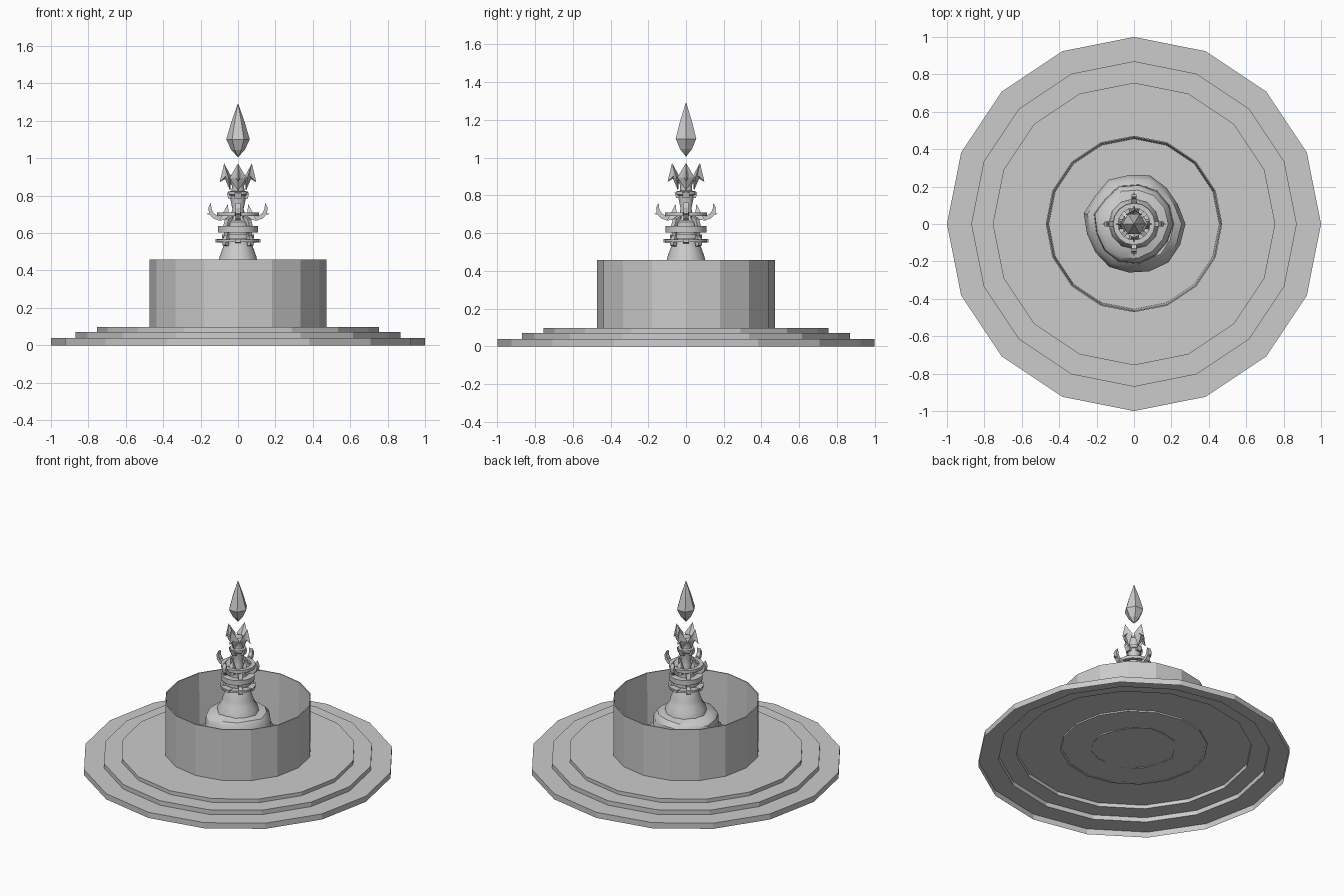
import bpy, bmesh, math, random
from mathutils import Vector, Matrix

if "Cube" in bpy.data.objects:
    bpy.data.objects.remove(bpy.data.objects["Cube"])

random.seed(4)
stone = bpy.data.materials.new("grey stone")
stone.diffuse_color = (0.6, 0.6, 0.6, 1)
stone.use_nodes = True
stone.node_tree.nodes["Principled BSDF"].inputs["Base Color"].default_value = stone.diffuse_color


def finish(name, bm, smooth=None):
    bmesh.ops.recalc_face_normals(bm, faces=bm.faces)
    mesh = bpy.data.meshes.new(name)
    bm.to_mesh(mesh)
    bm.free()
    mesh.materials.append(stone)
    ob = bpy.data.objects.new(name, mesh)
    bpy.context.collection.objects.link(ob)
    if smooth:
        bpy.ops.object.select_all(action='DESELECT')
        ob.select_set(True)
        bpy.context.view_layer.objects.active = ob
        bpy.ops.object.shade_smooth_by_angle(angle=math.radians(smooth))
    return ob


def lathe(name, profile, sides, smooth=None, jitter=0.0, closed=False):
    """Revolve (radius, height) points; zero radius becomes a pole."""
    bm = bmesh.new()
    wobble = [1 + random.uniform(-jitter, jitter) for _ in range(sides)]
    rings = []
    for r, z in profile:
        if r == 0:
            rings.append([bm.verts.new((0, 0, z))] * sides)
            continue
        rings.append([bm.verts.new((r * w * math.cos(2 * math.pi * i / sides),
                                    r * w * math.sin(2 * math.pi * i / sides),
                                    z + jitter * random.uniform(-.12, .12)))
                      for i, w in enumerate(wobble)])
    pairs = list(zip(rings, rings[1:]))
    if closed:
        pairs.append((rings[-1], rings[0]))
    for a, b in pairs:
        for i in range(sides):
            j = (i + 1) % sides
            bm.faces.new(dict.fromkeys((a[i], a[j], b[j], b[i])))
    return finish(name, bm, smooth)


def blade(bm, outline, thick, angle):
    """Extrude a (radius, height) outline and turn it around the axis."""
    rot = Matrix.Rotation(angle, 3, 'Z')
    sides = [[bm.verts.new(rot @ Vector((r, s * thick / 2, z))) for r, z in outline]
             for s in (-1, 1)]
    bm.faces.new(sides[0])
    bm.faces.new(sides[1][::-1])
    n = len(outline)
    for i in range(n):
        j = (i + 1) % n
        bm.faces.new((sides[0][i], sides[0][j], sides[1][j], sides[1][i]))


def hull(bm, points, angle):
    rot = Matrix.Rotation(angle, 3, 'Z')
    verts = [bm.verts.new(rot @ Vector(p)) for p in points]
    res = bmesh.ops.convex_hull(bm, input=verts)
    loose = [v for v in verts if v.is_valid and not v.link_faces]
    bmesh.ops.delete(bm, geom=loose, context='VERTS')


QUARTERS = [k * math.pi / 2 for k in range(4)]

# Stepped platform, hollow underneath
lathe("stepped_platform", [(1, 0), (1, .04), (.87, .04), (.87, .072),
                           (.755, .072), (.755, .098), (0, .098)], 16)
# Round basin wall and its underside
lathe("basin_wall", [(.472, .088), (.472, .458), (.465, .458), (.455, .088)], 16, closed=True)
lathe("basin_floor", [(.455, .09), (0, .09)], 16)

# Rough rock base and bell-shaped pedestal
lathe("rock_base", [(.265, .085), (.265, .17), (.245, .24), (.205, .27)],
      15, 35, jitter=.05)
lathe("rock_ledge", [(.21, .25), (.205, .34), (.18, .37), (.12, .385)], 13, 35, jitter=.06)
lathe("pedestal_bell", [(.14, .35), (.13, .41), (.105, .445), (.098, .475), (.082, .52),
                        (.066, .56), (.066, .66), (.04, .685), (0, .685)], 12, 40)

# Collars around the column
for name, r0, r1, z0, z1 in [("lower_collar", .07, .115, .552, .566),
                             ("middle_collar", .05, .085, .572, .592),
                             ("upper_collar", .05, .108, .603, .637),
                             ("horn_ring", .085, .112, .69, .71)]:
    lathe(name, [(r0, z0), (r1, z0), (r1, z1), (r0, z1)], 16, 40, closed=True)

# Scrolled supports on the diagonals
bm = bmesh.new()
for a in QUARTERS:
    blade(bm, [(.085, .53), (.105, .535), (.108, .56), (.092, .585), (.098, .64), (.085, .675),
               (.055, .69), (.055, .675), (.074, .655), (.08, .60), (.078, .56)],
          .026, a + math.pi / 4)
    blade(bm, [(.06, .545), (.12, .55), (.12, .568), (.06, .568)], .03, a)
finish("scroll_supports", bm)

# Four crescent horns with side spikes
bm = bmesh.new()
for a in QUARTERS:
    blade(bm, [(.145, .762), (.158, .735), (.155, .705), (.135, .68), (.105, .668), (.07, .672),
               (.04, .695), (.075, .69), (.11, .692), (.132, .708), (.142, .73)], .028, a)
    hull(bm, [(.172, 0, .702), (.13, .016, .695), (.13, -.016, .695),
              (.13, .016, .71), (.13, -.016, .71)], a)
    hull(bm, [(.055, 0, .755), (.10, .03, .668), (.10, -.03, .668),
              (.045, .025, .67), (.045, -.025, .67)], a)
finish("crescent_horns", bm)

# Flared neck
lathe("neck", [(.035, .68), (.035, .71), (.03, .73), (.045, .80), (.053, .805), (.053, .822),
               (.035, .825), (.032, .85), (.045, .88), (.03, .90), (0, .90)], 10, 40)
bm = bmesh.new()
for a in QUARTERS:
    blade(bm, [(.03, .785), (.052, .785), (.06, .815), (.03, .82)], .035, a)
finish("neck_blocks", bm)

# Crown of four leaves, each with a downturned fang
bm = bmesh.new()
for a in QUARTERS:
    hull(bm, [(.074, 0, .972), (.05, .045, .895), (.05, -.045, .895), (.072, 0, .895),
              (.035, 0, .90), (.042, 0, .825)], a)
    hull(bm, [(.074, 0, .972), (.098, 0, .872), (.055, .02, .915), (.055, -.02, .915),
              (.066, 0, .89)], a)
finish("crown_leaves", bm)

# Floating crystal
lathe("crystal", [(0, 1.005), (.036, 1.045), (.063, 1.10), (.037, 1.19), (0, 1.295)], 6)
